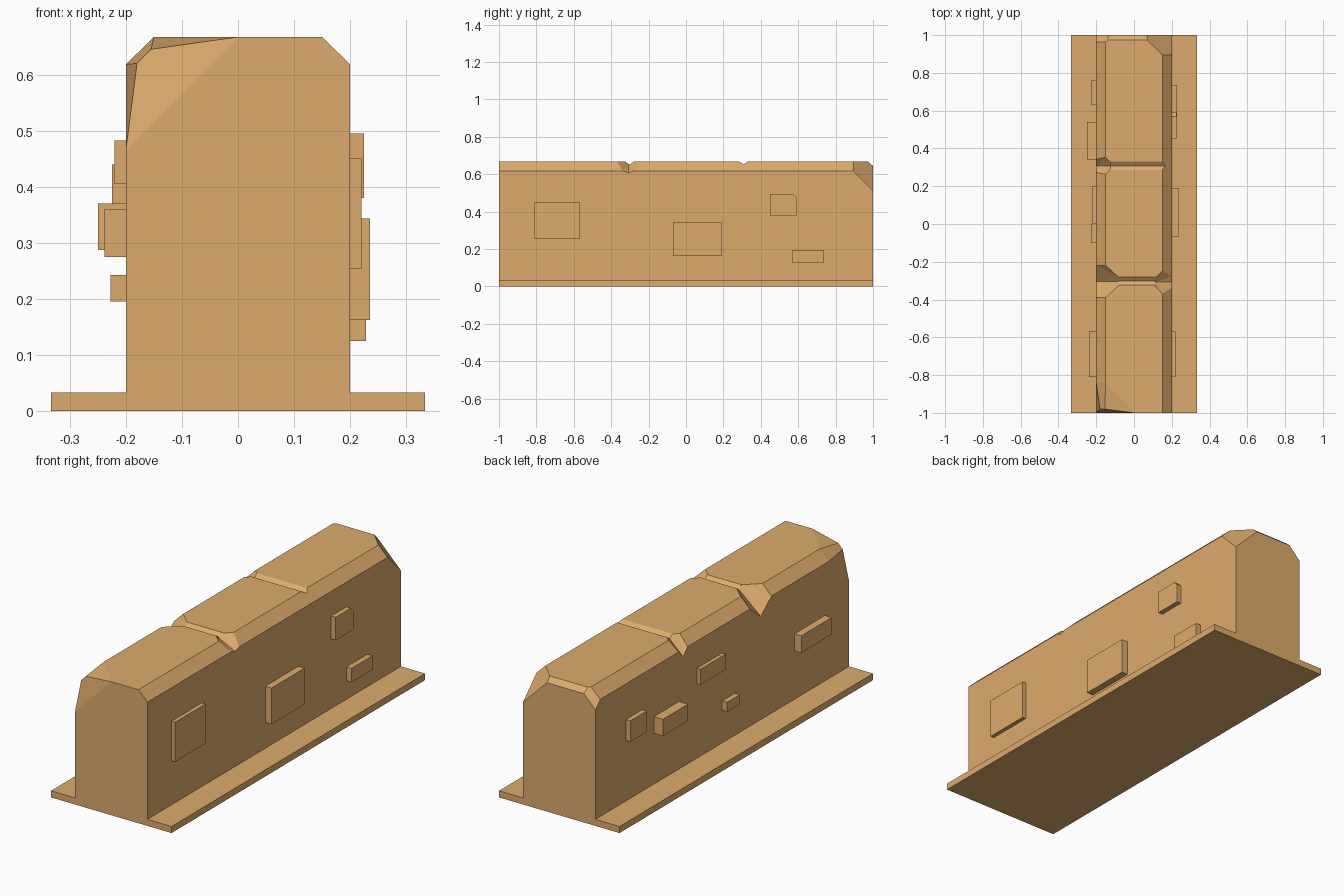
import bpy, bmesh
from mathutils import Vector

if "Cube" in bpy.data.objects:
    bpy.data.objects.remove(bpy.data.objects["Cube"])

mat = bpy.data.materials.new("sandstone")
mat.diffuse_color = (0.73, 0.41, 0.15, 1)
mat.use_nodes = True
mat.node_tree.nodes["Principled BSDF"].inputs["Base Color"].default_value = mat.diffuse_color


def finish(bm, name):
    bmesh.ops.recalc_face_normals(bm, faces=bm.faces)
    me = bpy.data.meshes.new(name)
    bm.to_mesh(me)
    bm.free()
    me.materials.append(mat)
    ob = bpy.data.objects.new(name, me)
    bpy.context.collection.objects.link(ob)
    return ob


def hull_bm(points):
    bm = bmesh.new()
    for p in points:
        bm.verts.new(p)
    res = bmesh.ops.convex_hull(bm, input=bm.verts)
    loose = [v for v in bm.verts if not v.link_faces]
    bmesh.ops.delete(bm, geom=loose, context='VERTS')
    bmesh.ops.dissolve_limit(bm, angle_limit=0.01, verts=bm.verts, edges=bm.edges)
    return bm


def box(name, x0, x1, y0, y1, z0, z1):
    return finish(hull_bm([(x, y, z) for x in (x0, x1) for y in (y0, y1)
                           for z in (z0, z1)]), name)


# Base plate
box("base_plate", -0.333, 0.333, -1, 1, 0, 0.033)

# Wall body: chamfered profile with a faceted broken corner at the front left
TOP, SHOULDER = 0.667, 0.618
profile = [(-0.2, 0.01), (0.2, 0.01), (0.2, SHOULDER), (0.15, TOP),
           (-0.15, TOP), (-0.2, SHOULDER)]
points = [(x, 1, z) for x, z in profile]
points += [(x, -1, z) for x, z in profile[:4]]
points += [(0, -1, TOP), (-0.2, -1, 0.465), (-0.15, -0.84, TOP), (-0.2, -0.84, SHOULDER)]
points += [(x, -0.98, z) for x, z in ((-0.18, 0.555), (-0.18, 0.62),
                                      (-0.155, 0.645), (-0.09, 0.645))]
bm = hull_bm(points)

# Back end: worn top edge and two knocked-off corners
for co, no in (((0, 1, 0.644), (0, 0.022, 0.025)),
               ((0.2, 1, 0.512), (1, 1, 1)),
               ((-0.2, 1, 0.58), (-1, 1, 1))):
    cut = bmesh.ops.bisect_plane(bm, geom=bm.verts[:] + bm.edges[:] + bm.faces[:],
                                 plane_co=co, plane_no=no, clear_outer=True)
    rim = [e for e in cut['geom_cut'] if isinstance(e, bmesh.types.BMEdge)]
    bmesh.ops.contextual_create(bm, geom=rim)
wall = finish(bm, "wall_body")


def carve(cutter):
    mod = wall.modifiers.new("carve", 'BOOLEAN')
    mod.operation = 'DIFFERENCE'
    mod.solver = 'EXACT'
    mod.object = cutter
    bpy.context.view_layer.objects.active = wall
    bpy.ops.object.modifier_apply(modifier=mod.name)
    bpy.data.objects.remove(cutter)


def groove(y, half, depth):
    """V-shaped joint across the top."""
    section = [(0, TOP - depth), (-half * 3, TOP + 2 * depth), (half * 3, TOP + 2 * depth)]
    carve(finish(hull_bm([(x, y + dy, z) for x in (-0.3, 0.3) for dy, z in section]),
                 "groove_cutter"))


def notch(side, y, inner, half_top, half_side, low):
    """Chip where a joint meets the shoulder."""
    pts = [(inner, 0, TOP - 0.016), (0.2, 0, low)]
    for s in (-1, 1):
        pts += [(inner, s * 0.02, TOP), (0.15, s * half_top, TOP),
                (0.2, s * half_side, SHOULDER)]
    pts += [(x + 0.1, dy, z + 0.1) for x, dy, z in pts]
    carve(finish(hull_bm([(side * x, y + dy, z) for x, dy, z in pts]), "notch_cutter"))


groove(-0.302, 0.022, 0.017)
groove(0.308, 0.022, 0.015)
notch(-1, -0.304, 0.08, 0.085, 0.085, 0.548)
notch(1, -0.308, 0.11, 0.06, 0.03, 0.607)
notch(-1, 0.308, 0.125, 0.045, 0.035, 0.58)

# Raised stones: side, reach, y range, z range
stones = [(1, 0.22, -0.81, -0.57, 0.253, 0.451),
          (1, 0.235, -0.07, 0.19, 0.162, 0.343),
          (1, 0.228, 0.57, 0.735, 0.125, 0.195),
          (-1, 0.225, 0.63, 0.76, 0.335, 0.44),
          (-1, 0.25, 0.34, 0.54, 0.287, 0.37),
          (-1, 0.22, 0.0, 0.2, 0.405, 0.482),
          (-1, 0.227, -0.1, 0.0, 0.195, 0.243),
          (-1, 0.238, -0.81, -0.57, 0.275, 0.36)]
for i, (s, reach, y0, y1, z0, z1) in enumerate(stones):
    box(f"stone_{i + 1}", s * 0.19, s * reach, y0, y1, z0, z1)

# Stone with one clipped corner
clipped = [(0.45, 0.38), (0.59, 0.38), (0.59, 0.475), (0.57, 0.495), (0.45, 0.495)]
finish(hull_bm([(x, y, z) for x in (0.19, 0.225) for y, z in clipped]), "stone_clipped")
